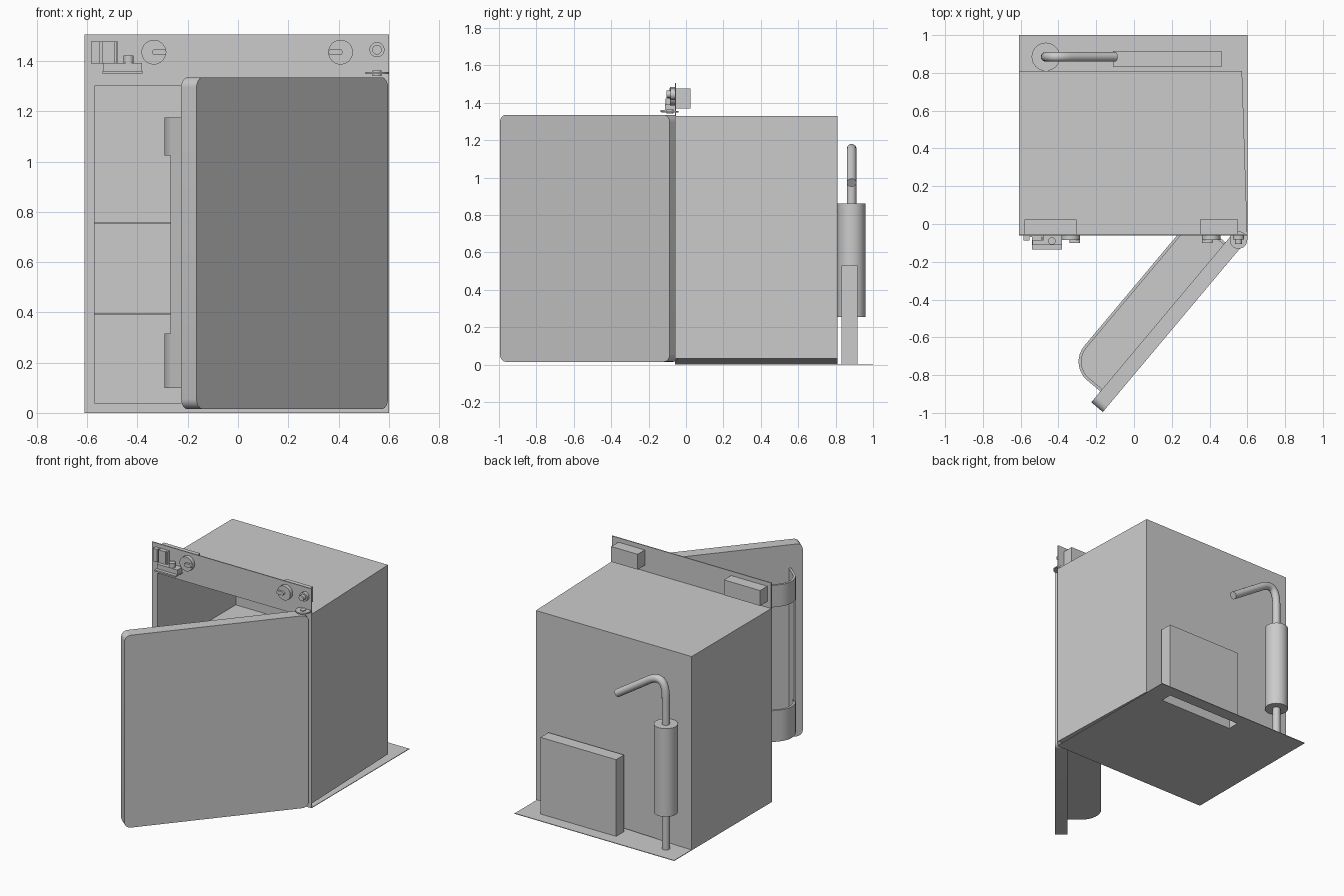
import bpy, bmesh, math
from mathutils import Matrix, Vector

cube = bpy.data.objects.get("Cube")
if cube:
    bpy.data.objects.remove(cube, do_unlink=True)


def add(name, bm, matrix=None):
    bmesh.ops.recalc_face_normals(bm, faces=bm.faces[:])
    mesh = bpy.data.meshes.new(name)
    bm.to_mesh(mesh)
    bm.free()
    ob = bpy.data.objects.new(name, mesh)
    bpy.context.collection.objects.link(ob)
    if matrix:
        ob.matrix_world = matrix
    return ob


def smooth(ob):
    bpy.ops.object.select_all(action='DESELECT')
    ob.select_set(True)
    bpy.context.view_layer.objects.active = ob
    bpy.ops.object.shade_smooth_by_angle(angle=math.radians(35))
    return ob


def box_bm(x, y, z):
    bm = bmesh.new()
    bmesh.ops.create_cube(bm, size=1)
    for v in bm.verts:
        v.co = [(a + b) / 2 + c * (b - a) for (a, b), c in zip((x, y, z), v.co)]
    return bm


def box(name, x, y, z, matrix=None, round_axis=None, radius=0.04):
    bm = box_bm(x, y, z)
    if round_axis is not None:
        edges = [e for e in bm.edges
                 if abs(e.verts[0].co[round_axis] - e.verts[1].co[round_axis]) > 1e-4]
        bmesh.ops.bevel(bm, geom=edges, offset=radius, segments=6, profile=0.5, affect='EDGES')
    ob = add(name, bm, matrix)
    return smooth(ob) if round_axis is not None else ob


def cylinder(name, centre, radius, depth, axis='Z', sides=32):
    bm = bmesh.new()
    bmesh.ops.create_cone(bm, cap_ends=True, segments=sides, radius1=radius, radius2=radius, depth=depth)
    rot = Matrix.Rotation(math.pi / 2, 4, 'X') if axis == 'Y' else Matrix()
    return smooth(add(name, bm, Matrix.Translation(centre) @ rot))


def prism(name, outline, z0, z1, matrix=None):
    bm = bmesh.new()
    face = bm.faces.new([bm.verts.new((u, v, z0)) for u, v in outline])
    top = bmesh.ops.extrude_face_region(bm, geom=[face])["geom"]
    bmesh.ops.translate(bm, vec=(0, 0, z1 - z0), verts=[g for g in top if isinstance(g, bmesh.types.BMVert)])
    return smooth(add(name, bm, matrix))


def cut(ob, cutter):
    mod = ob.modifiers.new("Opening", 'BOOLEAN')
    mod.operation = 'DIFFERENCE'
    mod.solver = 'EXACT'
    mod.object = cutter
    cutter.hide_render = True
    cutter.hide_set(True)


# Cabinet, narrower and raised along its left side toward the back
bm = box_bm((-0.61, 0.60), (-0.055, 0.81), (0.002, 1.33))
for v in bm.verts:
    if v.co.x > 0:
        if v.co.y > 0:
            v.co.x = 0.572
        if v.co.z < 0.5:
            v.co.z = 0.032
cabinet = add("cabinet", bm)
front_panel = box("front_panel", (-0.61, 0.60), (-0.06, -0.053), (0, 1.505))
cavity = box("cavity_cutter", (-0.57, 0.545), (-0.1, 0.795), (0.04, 1.30))
cut(cabinet, cavity)
cut(front_panel, cavity)
for name, z in (("lower_shelf", 0.395), ("upper_shelf", 0.755)):
    box(name, (-0.57, 0.545), (-0.045, 0.79), (z - 0.003, z + 0.003))

# Base plate with the slot under the rear housing
base = box("base_plate", (-0.61, 0.60), (-0.06, 1.0), (0, 0.004))
cut(base, box("slot_cutter", (-0.11, 0.46), (0.833, 0.915), (-0.05, 0.05)))
bm = box_bm((-0.112, 0.462), (0.831, 0.917), (0.002, 0.53))
bottom = min(bm.faces, key=lambda f: f.calc_center_median().z)
bmesh.ops.delete(bm, geom=[bottom], context='FACES_ONLY')
add("rear_housing", bm)

# Flue canister and bent pipe
FLUE = (-0.467, 0.885)
cylinder("flue_canister", (*FLUE, 0.558), 0.075, 0.605)
curve = bpy.data.curves.new("flue_pipe", 'CURVE')
curve.dimensions = '3D'
curve.bevel_depth = 0.026
curve.bevel_resolution = 5
curve.use_fill_caps = True
corner = Vector((-0.467, 1.22))
start, end = Vector((-0.467, 1.03)), Vector((-0.325, 1.118))
path = [Vector((-0.467, 0.002))]
for i in range(13):
    t = i / 12
    path.append(start * (1 - t) ** 2 + corner * 2 * t * (1 - t) + end * t ** 2)
path.append(Vector((-0.10, 0.972)))
spline = curve.splines.new('POLY')
spline.points.add(len(path) - 1)
for point, p in zip(spline.points, path):
    point.co = (p.x, FLUE[1], p.y, 1)
    point.radius = 1
spline.use_smooth = True
bpy.context.collection.objects.link(bpy.data.objects.new("flue_pipe", curve))

# Door slab, standing open
DOOR = Matrix.Translation((-0.165, -0.995, 0)) @ Matrix.Rotation(math.radians(50), 4, 'Z')
box("door_slab", (0, 1.185), (0, 0.08), (0.015, 1.335), DOOR, round_axis=1)


def bin_outline(inset):
    u0, u1, v1, r = 0.075 + inset, 1.105 - inset, 0.30 - inset, 0.13 - inset
    pts = [(u0, 0.08)]
    for centre, first in ((u0 + r, 180), (u1 - r, 90)):
        for i in range(9):
            a = math.radians(first - 90 * i / 8)
            pts.append((centre + r * math.cos(a), v1 - r + r * math.sin(a)))
    return pts + [(u1, 0.08)]


# Door bins and the side walls joining them
for name, z0, z1 in (("lower_bin", 0.10, 0.315), ("upper_bin", 1.025, 1.175)):
    prism(name + "_wall", bin_outline(0) + bin_outline(0.015)[::-1], z0, z1, DOOR)
    prism(name + "_floor", bin_outline(0.01), z0, z0 + 0.01, DOOR)
for side, u in (("right", 0.077), ("left", 1.09)):
    box("door_fin_" + side, (u, u + 0.013), (0.08, 0.20), (0.101, 1.174), DOOR)

# Control knobs with grips
for side, x, grip in (("right", -0.335, -0.313), ("left", 0.408, 0.388)):
    cylinder("knob_" + side, (x, -0.073, 1.435), 0.049, 0.026, 'Y')
    box("knob_grip_" + side, (grip - 0.028, grip + 0.028), (-0.10, -0.08), (1.423, 1.447),
        round_axis=1, radius=0.0115)

# Control housings behind the panel
for side, x in (("right", (-0.58, -0.305)), ("left", (0.35, 0.55))):
    box("control_housing_" + side, x, (-0.055, 0.025), (1.37, 1.475))

# Igniter button
cylinder("button_collar", (0.553, -0.071, 1.445), 0.03, 0.022, 'Y')
cylinder("button", (0.553, -0.085, 1.445), 0.019, 0.04, 'Y')

# Switch block and small tray
box("switch_back", (-0.585, -0.478), (-0.068, -0.058), (1.39, 1.478))
for i, x in enumerate(((-0.585, -0.552), (-0.54, -0.49), (-0.486, -0.478))):
    box(f"switch_rib_{i}", x, (-0.088, -0.06), (1.39, 1.478))
box("tray", (-0.54, -0.38), (-0.135, -0.058), (1.35, 1.36))
box("tray_block", (-0.538, -0.382), (-0.112, -0.058), (1.355, 1.392))
cylinder("tray_peg", (-0.435, -0.09, 1.40), 0.02, 0.045)

# Upper hinge
cylinder("hinge_disc", (0.553, -0.085, 1.352), 0.046, 0.009)
cylinder("hinge_pin", (0.553, -0.085, 1.352), 0.018, 0.022)
box("hinge_bracket", (0.51, 0.60), (-0.085, -0.055), (1.348, 1.355))
